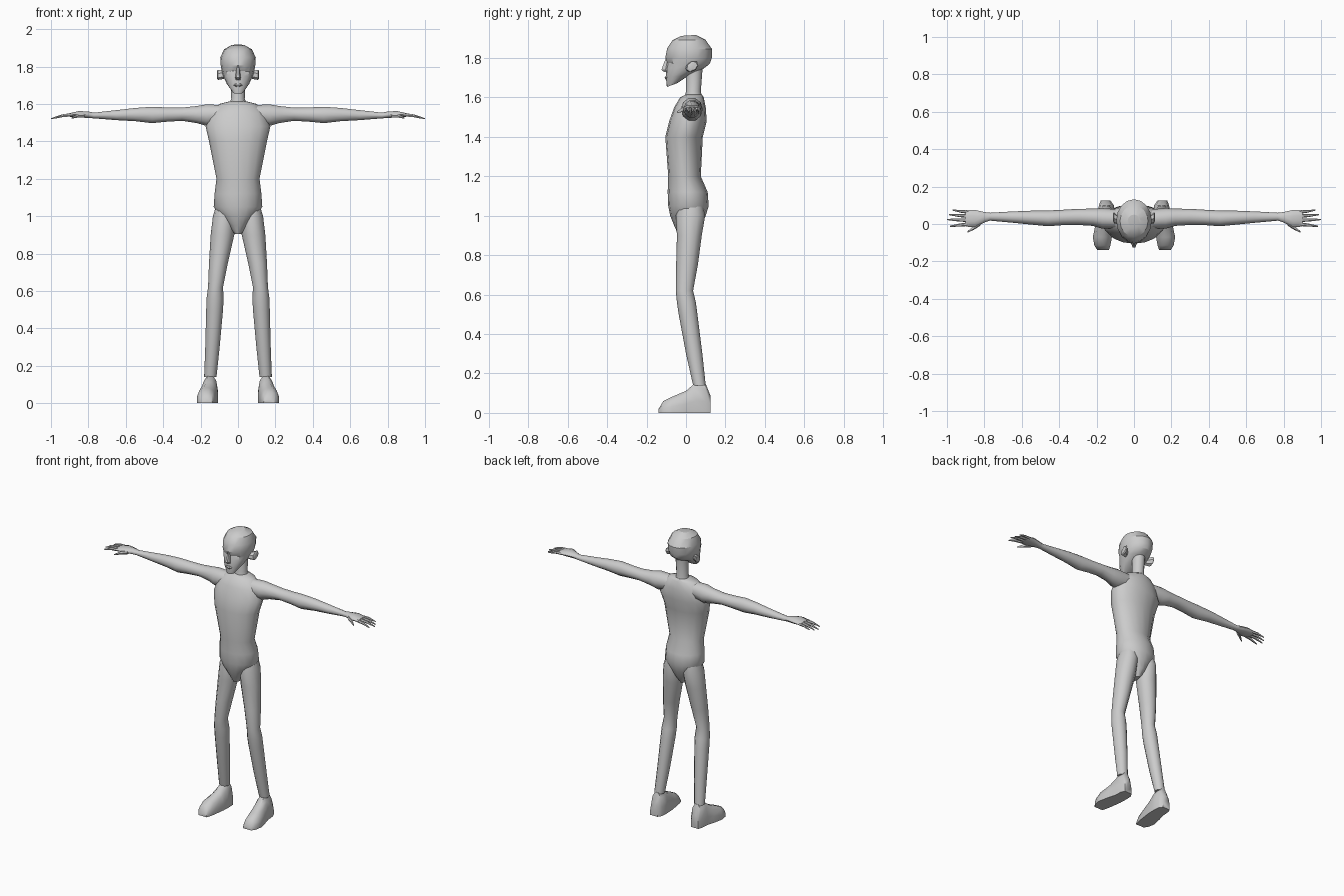
import bpy, bmesh, math
from mathutils import Vector

grey = bpy.data.materials.new("plain grey")
grey.diffuse_color = (0.6, 0.6, 0.6, 1)


def loft(name, rings, mirror=False, angle=50):
    """Skin a closed tube through rings of equal point count and cap the ends."""
    bm = bmesh.new()
    loops = [[bm.verts.new(p) for p in ring] for ring in rings]
    n = len(loops[0])
    for a, b in zip(loops, loops[1:]):
        for i in range(n):
            j = (i + 1) % n
            bm.faces.new((a[i], a[j], b[j], b[i]))
    bm.faces.new(loops[0])
    bm.faces.new(loops[-1])
    bmesh.ops.recalc_face_normals(bm, faces=bm.faces)
    me = bpy.data.meshes.new(name)
    bm.to_mesh(me)
    bm.free()
    me.materials.append(grey)
    me.shade_smooth()
    me.set_sharp_from_angle(angle=math.radians(angle))
    ob = bpy.data.objects.new(name, me)
    bpy.context.collection.objects.link(ob)
    if mirror:
        ob.modifiers.new("Mirror", 'MIRROR').use_mirror_merge = False
    return ob


def oval(centre, u, v, n):
    c, u, v = Vector(centre), Vector(u), Vector(v)
    return [c + u * math.cos(t) + v * math.sin(t)
            for t in (2 * math.pi * i / n for i in range(n))]


def slab(z, x0, x1, yf, yb, n=12):
    """Horizontal oval filling the given x and y extents."""
    return oval(((x0 + x1) / 2, (yf + yb) / 2, z),
                ((x1 - x0) / 2, 0, 0), (0, (yb - yf) / 2, 0), n)


def across(x, y, z, ry, rz, n=10):
    """Oval standing across the x direction."""
    return oval((x, y, z), (0, ry, 0), (0, 0, rz), n)


# Torso: height, half width, front y, back y
torso = [(1.615, .04, 0, .08), (1.6, .10, -.03, .09), (1.55, .15, -.06, .10),
         (1.48, .173, -.085, .105), (1.40, .155, -.105, .085),
         (1.20, .115, -.09, .075), (1.12, .125, -.093, .11),
         (1.05, .13, -.09, .115), (1.0, .095, -.08, .10),
         (.95, .055, -.06, .08), (.905, .018, -.04, .05)]
loft("torso", [slab(z, -w, w, f, b, 16) for z, w, f, b in torso])

# Neck
loft("neck", [slab(1.59, -.05, .05, -.01, .085),
              slab(1.63, -.036, .036, 0, .075),
              slab(1.76, -.04, .04, 0, .085)])

# Head: rings tilted from the chin to the crown
# half width, front y and z, back y and z
head = [(.028, -.097, 1.653, -.045, 1.672), (.06, -.102, 1.70, .02, 1.715),
        (.078, -.100, 1.75, .085, 1.743), (.086, -.098, 1.775, .12, 1.77),
        (.092, -.104, 1.805, .131, 1.80), (.095, -.095, 1.85, .132, 1.845),
        (.075, -.068, 1.89, .098, 1.893), (.035, -.025, 1.912, .05, 1.917)]
rings = []
for w, fy, fz, by, bz in head:
    rings.append(oval((0, (fy + by) / 2, (fz + bz) / 2), (w, 0, 0),
                      (0, (by - fy) / 2, (bz - fz) / 2), 16))
# Eye sockets: press in the points beside the nose
for i in (11, 13):
    rings[3][i].y += .014
    rings[2][i].y += .005
loft("head", rings, angle=30)

# Nose and lips
loft("nose", [slab(1.80, -.007, .007, -.104, -.08, 6),
              slab(1.74, -.015, .015, -.128, -.08, 6),
              slab(1.728, -.012, .012, -.112, -.08, 6)], angle=25)
loft("lips", [slab(1.708, -.018, .018, -.105, -.085, 6),
              slab(1.70, -.024, .024, -.110, -.085, 6),
              slab(1.69, -.012, .012, -.104, -.085, 6)], angle=25)

# Ears: flaring outwards
loft("ear", [oval((.075, .015, 1.755), (0, .018, 0), (0, .004, .022), 7),
             oval((.107, .033, 1.757), (0, .030, .006), (0, .004, .028), 7),
             oval((.112, .036, 1.757), (0, .022, .005), (0, .003, .021), 7)],
     mirror=True, angle=30)

# Arms with palms: x, centre y, centre z, half depth, half height
arm = [(.05, .025, 1.55, .05, .045), (.17, .03, 1.54, .055, .06),
       (.22, .036, 1.543, .046, .048), (.30, .038, 1.545, .043, .037),
       (.38, .035, 1.543, .041, .040), (.46, .03, 1.541, .042, .046),
       (.55, .034, 1.543, .037, .037), (.65, .037, 1.54, .030, .028),
       (.77, .039, 1.538, .021, .016), (.80, .036, 1.542, .028, .018),
       (.85, .029, 1.545, .046, .018), (.90, .030, 1.541, .044, .010)]
loft("arm", [across(*r) for r in arm], mirror=True)

# Fingers and thumb: base, tip, thickness
fingers = {"little_finger": ((.88, .062, 1.542), (.970, .074, 1.528), .009),
           "ring_finger": ((.88, .041, 1.543), (.988, .050, 1.523), .010),
           "middle_finger": ((.88, .020, 1.543), (1.0, .024, 1.521), .010),
           "index_finger": ((.88, .000, 1.542), (.985, -.012, 1.523), .010),
           "thumb": ((.82, .005, 1.540), (.890, -.043, 1.524), .013)}
for name, (base, tip, r) in fingers.items():
    a, b = Vector(base), Vector(tip)
    mid = a.lerp(b, .5) + Vector((0, 0, .005))
    loft(name, [across(*p, r * k, r * k, 6)
                for p, k in ((a, 1), (mid, .85), (b, .3))], mirror=True)

# Legs: height, inner x, outer x, front y, back y
leg = [(1.08, .03, .11, -.03, .08), (1.0, .012, .134, -.052, .097),
       (.9, .02, .146, -.046, .08), (.75, .054, .155, -.05, .06),
       (.62, .08, .16, -.052, .036), (.56, .077, .168, -.046, .05),
       (.5, .08, .170, -.037, .058), (.3, .098, .175, 0, .083),
       (.14, .115, .181, .036, .10)]
loft("leg", [slab(*r) for r in leg], mirror=True)

# Feet: y, inner x, outer x, height of the section
foot = [(.125, .125, .178, .085), (.10, .108, .188, .148),
        (.045, .106, .192, .150), (0, .108, .205, .112),
        (-.07, .118, .22, .082), (-.115, .126, .212, .060),
        (-.14, .135, .195, .018)]
rings = []
for y, x0, x1, h in foot:
    w, top = x1 - x0, h
    rings.append([Vector((x0 + w * s, y, top * t)) for s, t in
                  ((0, 0), (1, 0), (1, .4), (.88, .8), (.65, 1),
                   (.35, 1), (.12, .8), (0, .4))])
loft("foot", rings, mirror=True)
